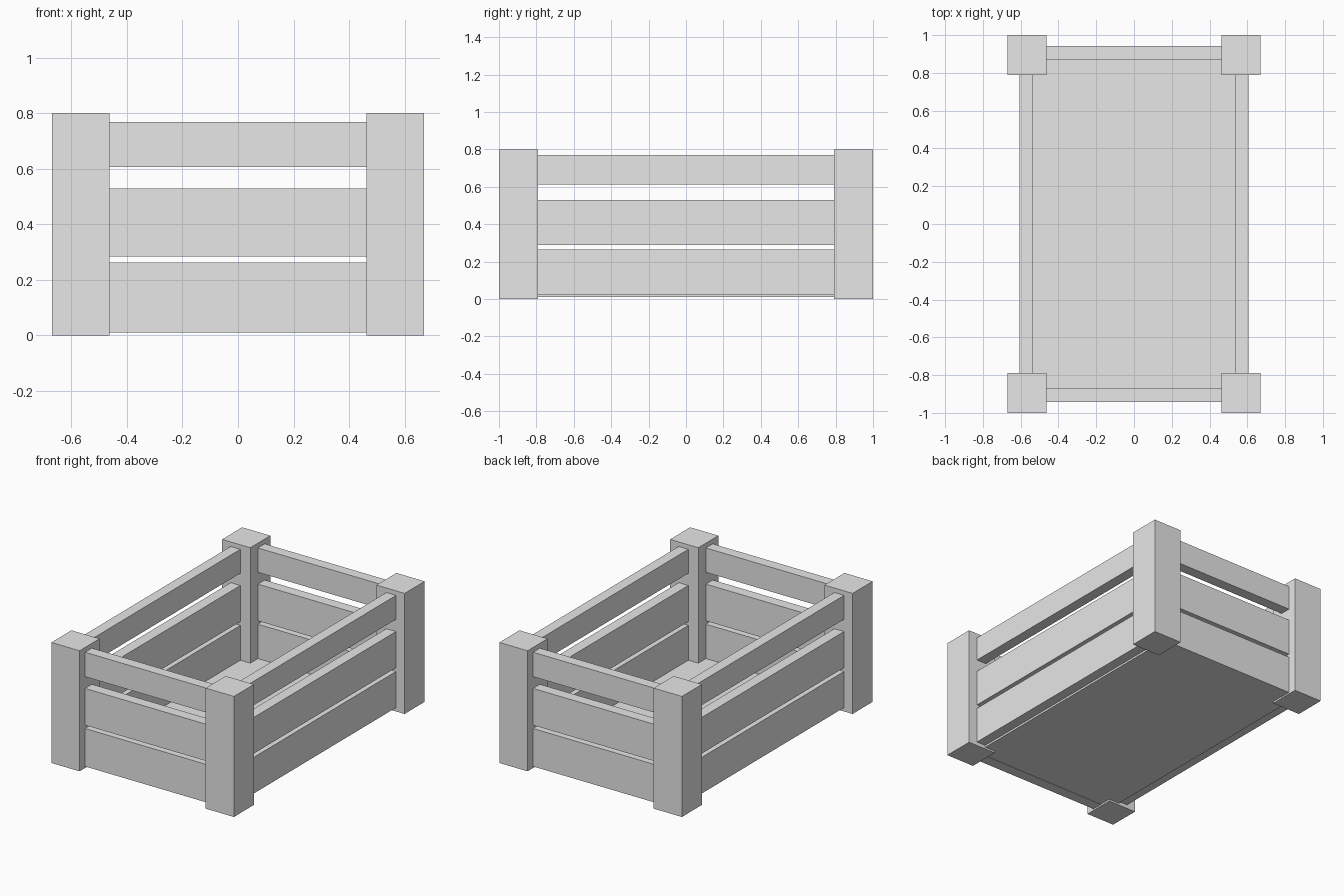
import bpy

cube = bpy.data.objects.get("Cube")
if cube:
    bpy.data.objects.remove(cube, do_unlink=True)

# One plain grey for the whole crate
grey = bpy.data.materials.new("light_grey")
grey.use_nodes = True
colour = (0.8, 0.8, 0.8, 1)
grey.diffuse_color = colour
grey.node_tree.nodes["Principled BSDF"].inputs["Base Color"].default_value = colour


def box(name, low, high):
    """Axis-aligned box between two corners."""
    bpy.ops.mesh.primitive_cube_add(
        size=1, location=[(a + b) / 2 for a, b in zip(low, high)])
    obj = bpy.context.object
    obj.name = name
    obj.scale = [b - a for a, b in zip(low, high)]
    bpy.ops.object.transform_apply(location=False, rotation=False, scale=True)
    obj.data.materials.append(grey)


def span(sign, inner, outer):
    """Ordered range on the chosen side of the centre."""
    return sorted((sign * inner, sign * outer))


# Corner posts
for sx, side in ((1, "left"), (-1, "right")):
    for sy, end in ((-1, "front"), (1, "back")):
        x, y = span(sx, 0.463, 0.67), span(sy, 0.79, 1.0)
        box(f"{end}_{side}_post", (x[0], y[0], 0), (x[1], y[1], 0.8))

# End slats, running along x
for sy, end in ((-1, "front"), (1, "back")):
    y = span(sy, 0.87, 0.942)
    for level, z0, z1 in (("lower", 0.01, 0.262), ("middle", 0.284, 0.528),
                          ("upper", 0.606, 0.768)):
        box(f"{end}_{level}_slat", (-0.5, y[0], z0), (0.5, y[1], z1))

# Side slats, running along y
for sx, side in ((1, "left"), (-1, "right")):
    x = span(sx, 0.536, 0.607)
    for level, z0, z1 in (("lower", 0.025, 0.265), ("middle", 0.29, 0.53),
                          ("upper", 0.611, 0.77)):
        box(f"{side}_{level}_slat", (x[0], -0.83, z0), (x[1], 0.83, z1))

# Floor panel between the slats
box("floor_panel", (-0.54, -0.875, 0.012), (0.54, 0.875, 0.034))
